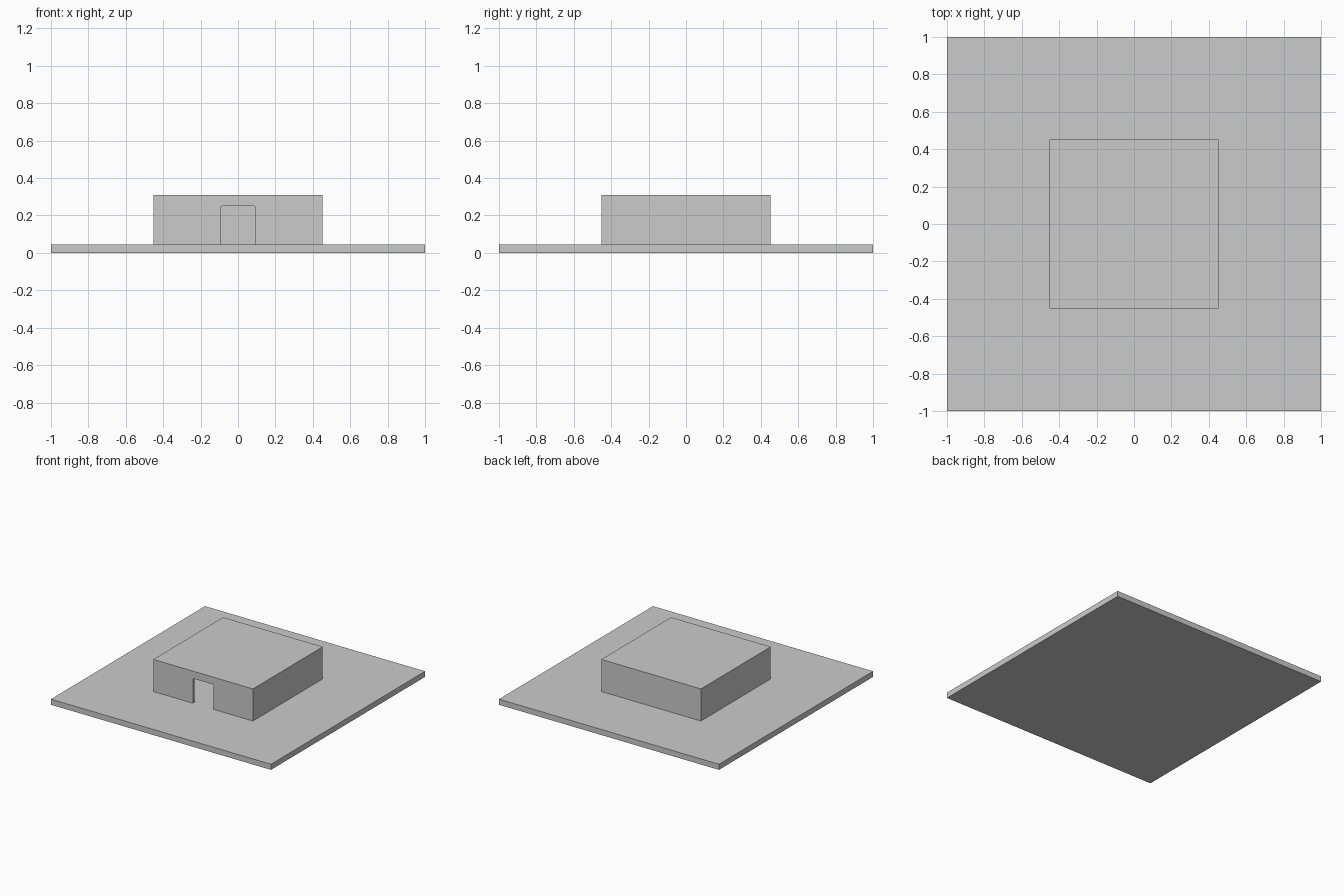
import bpy
import bmesh

if "Cube" in bpy.data.objects:
    bpy.data.objects.remove(bpy.data.objects["Cube"])

PLATE_TOP = 0.046
HALF = 0.453
ROOF = 0.31
WALL = 0.022
DOOR_HALF = 0.094
DOOR_TOP = 0.25


def box(name, lo, hi):
    """Axis-aligned box between two corners."""
    bm = bmesh.new()
    bmesh.ops.create_cube(bm, size=1)
    for v in bm.verts:
        v.co = [l if c < 0 else h for c, l, h in zip(v.co, lo, hi)]
    mesh = bpy.data.meshes.new(name)
    bm.to_mesh(mesh)
    bm.free()
    obj = bpy.data.objects.new(name, mesh)
    bpy.context.collection.objects.link(obj)
    return obj


def cut(target, cutter):
    """Subtract a hidden helper from the target."""
    mod = target.modifiers.new(cutter.name, 'BOOLEAN')
    mod.operation = 'DIFFERENCE'
    mod.solver = 'EXACT'
    mod.object = cutter
    cutter.hide_render = True
    cutter.display_type = 'WIRE'


# Ground slab
box("base_plate", (-1, -1, 0), (1, 1, PLATE_TOP))

# Thin-walled room, open towards the slab
room = box("room_shell", (-HALF, -HALF, PLATE_TOP), (HALF, HALF, ROOF))
inner = HALF - WALL
cut(room, box("room_cutter", (-inner, -inner, -0.1), (inner, inner, ROOF - WALL)))

# Doorway with slightly rounded top corners
door = box("door_cutter", (-DOOR_HALF, -HALF - 0.1, -0.15),
           (DOOR_HALF, -HALF + 0.1, DOOR_TOP))
bm = bmesh.new()
bm.from_mesh(door.data)
top_edges = [e for e in bm.edges
             if all(v.co.z > 0 for v in e.verts)
             and abs(e.verts[0].co.x - e.verts[1].co.x) < 1e-5]
bmesh.ops.bevel(bm, geom=top_edges, offset=0.01, segments=3,
                profile=0.5, affect='EDGES')
bm.to_mesh(door.data)
bm.free()
cut(room, door)
